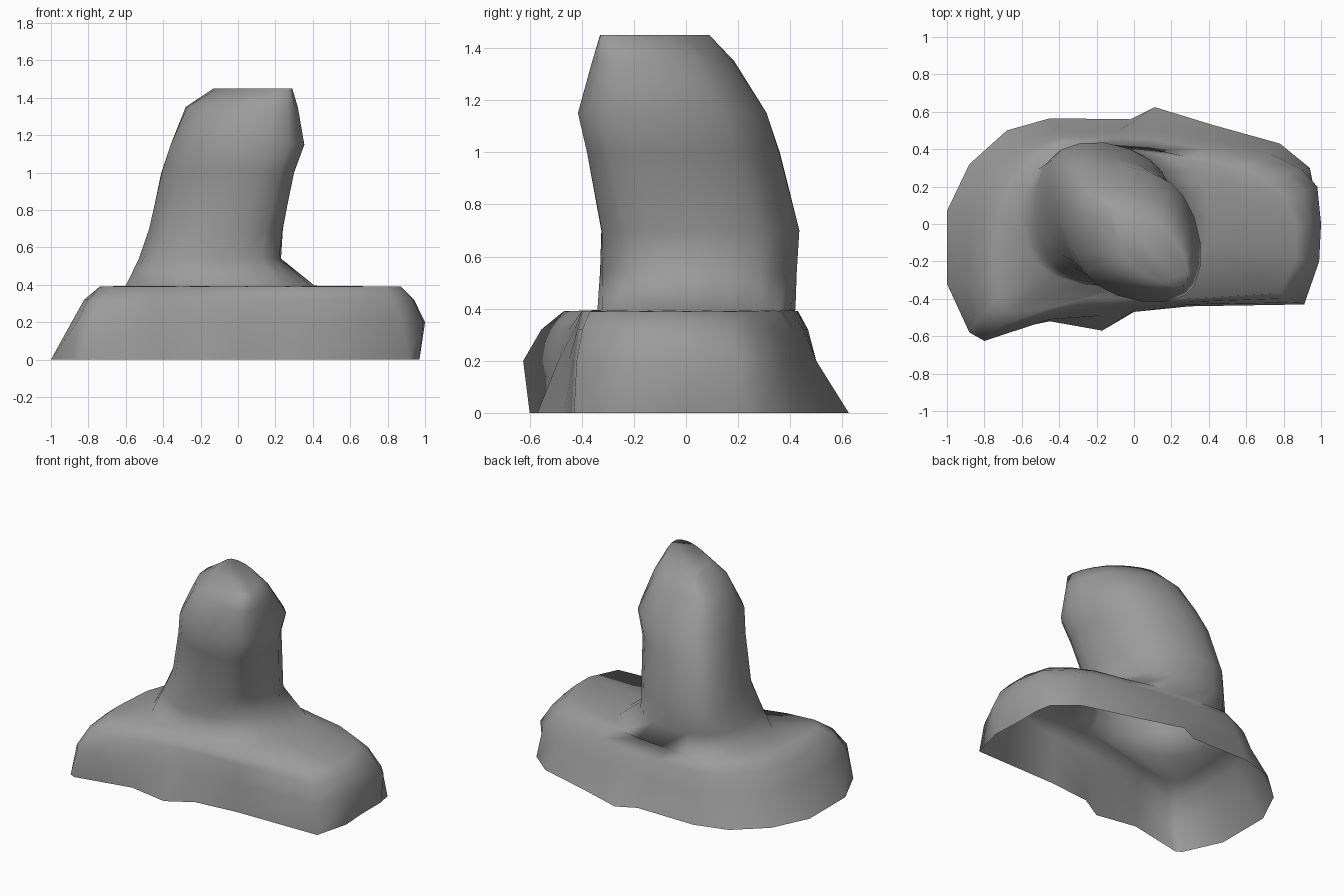
import bpy, bmesh, math

if "Cube" in bpy.data.objects:
    bpy.data.objects.remove(bpy.data.objects["Cube"])

# Plinth: one row per side -> (x, y) at the ground, at the bulge, at the shoulder
PLINTH = [
    (.96, 0, 1, 0, .87, -.02), (.96, .2, .98, .2, .82, .14),
    (.94, .3, .9, .29, .70, .24), (.78, .43, .72, .38, .57, .3),
    (.42, .53, .4, .45, .33, .35), (.11, .625, .09, .5, .08, .39),
    (-.02, .56, -.08, .5, -.14, .41), (-.45, .565, -.43, .5, -.38, .43),
    (-.68, .5, -.6, .43, -.52, .37), (-.88, .32, -.78, .28, -.65, .23),
    (-1, .07, -.87, .05, -.72, .03), (-1, -.32, -.89, -.3, -.74, -.25),
    (-.88, -.58, -.86, -.54, -.73, -.4), (-.84, -.6, -.8, -.625, -.66, -.47),
    (-.45, -.52, -.45, -.51, -.46, -.45), (-.17, -.57, -.17, -.49, -.27, -.4),
    (0, -.47, .02, -.45, 0, -.4), (.3, -.44, .3, -.43, .3, -.4),
    (.91, -.43, .88, -.42, .78, -.37), (.97, -.2, .99, -.2, .87, -.18),
]
N = len(PLINTH)

# Column: z, x min, x max, y min, y max, slenderness of each diagonal section
COLUMN = [
    (.395, -.60, .41, -.34, .42, 1.0), (.54, -.53, .23, -.33, .425, .9),
    (.70, -.475, .24, -.325, .435, .8), (1.0, -.41, .30, -.38, .36, .74),
    (1.15, -.36, .355, -.415, .31, .78), (1.35, -.28, .32, -.36, .185, .65),
    (1.45, -.13, .29, -.33, .09, .45),
]


def soft_power(c, e=1.2):
    return math.copysign(abs(c) ** e, c)


def lens(z, x0, x1, y0, y1, slim):
    """Pointed oval along the front-right / back-left diagonal, fitted to a box."""
    pts = []
    for i in range(N):
        t = 2 * math.pi * i / N + math.pi / 4
        u, v = soft_power(math.cos(t)), slim * soft_power(math.sin(t))
        pts.append((u + v, v - u))
    h = max(p[0] for p in pts)
    k = max(p[1] for p in pts)
    return [((x0 + x1) / 2 + p[0] / h * (x1 - x0) / 2,
             (y0 + y1) / 2 + p[1] / k * (y1 - y0) / 2, z) for p in pts]


# Single hollow shell, open underneath, with a rounded shoulder on the plinth
ground, bulge, shoulder = [[(r[2 * k], r[2 * k + 1], z) for r in PLINTH]
                           for k, z in enumerate((0, .2, .39))]
chamfer = [(b[0] * .55 + s[0] * .45, b[1] * .55 + s[1] * .45, .32)
           for b, s in zip(bulge, shoulder)]
rings = [ground, bulge, chamfer, shoulder] + [lens(*c) for c in COLUMN]

bm = bmesh.new()
loops = [[bm.verts.new(p) for p in ring] for ring in rings]
for a, b in zip(loops, loops[1:]):
    for i in range(N):
        j = (i + 1) % N
        bm.faces.new((a[i], a[j], b[j], b[i]))
bm.faces.new(loops[-1])
for f in bm.faces:
    f.smooth = True
bm.normal_update()

mesh = bpy.data.meshes.new("rock_spire")
bm.to_mesh(mesh)
bm.free()
rock = bpy.data.objects.new("rock_spire", mesh)
bpy.context.collection.objects.link(rock)

# Dark stone grey
stone = bpy.data.materials.new("stone")
stone.diffuse_color = (.33, .33, .33, 1)
stone.use_nodes = True
stone.node_tree.nodes["Principled BSDF"].inputs["Base Color"].default_value = stone.diffuse_color
mesh.materials.append(stone)
